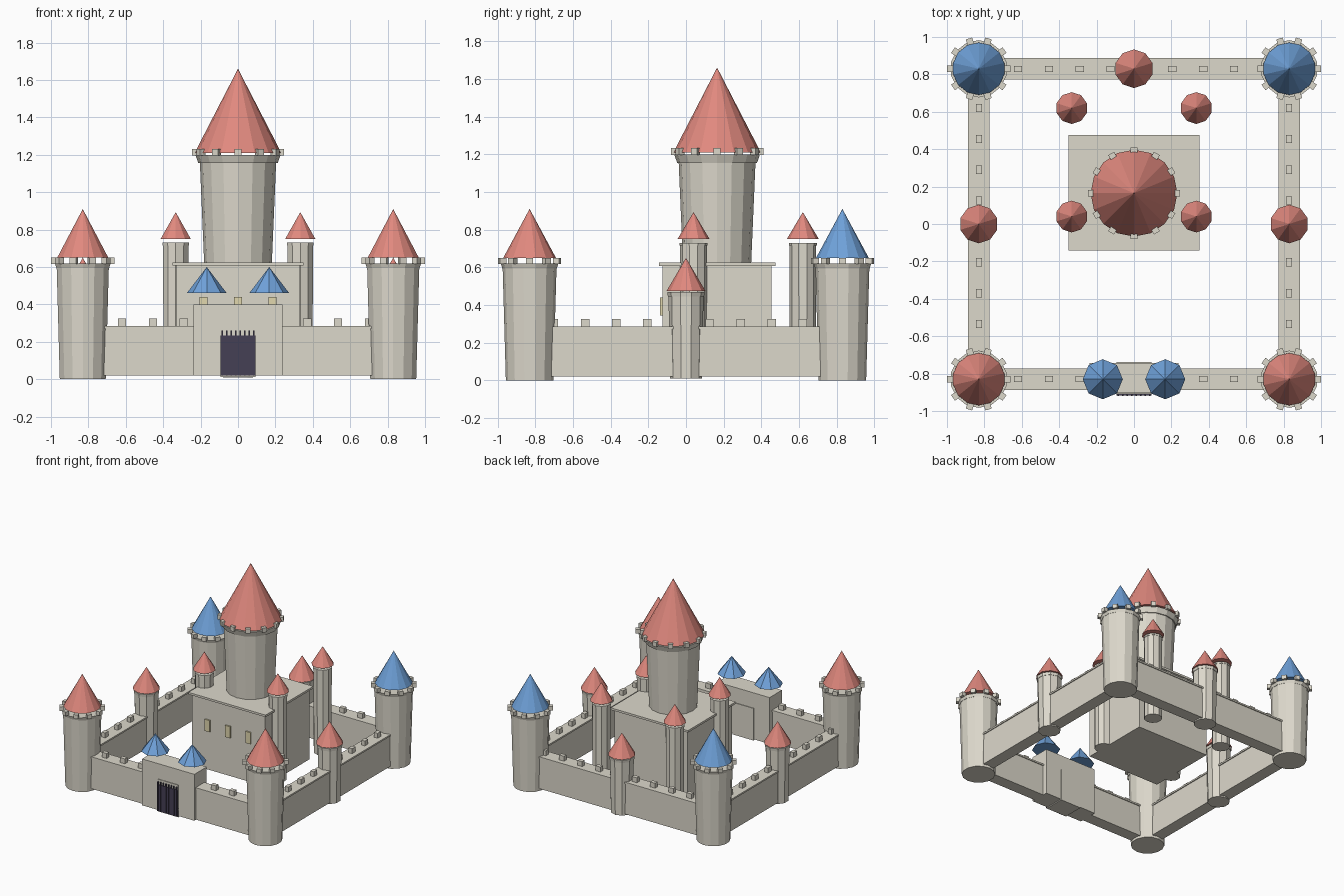
import bpy, bmesh, math
from mathutils import Matrix, Vector

if "Cube" in bpy.data.objects:
    bpy.data.objects.remove(bpy.data.objects["Cube"])


def material(name, rgb):
    m = bpy.data.materials.new(name)
    m.diffuse_color = (*rgb, 1)
    m.use_nodes = True
    m.node_tree.nodes["Principled BSDF"].inputs["Base Color"].default_value = m.diffuse_color
    return m


STONE = material("stone", (0.72, 0.69, 0.60))
RED = material("red_roof", (0.75, 0.25, 0.21))
BLUE = material("blue_roof", (0.16, 0.36, 0.70))
DARK = material("iron", (0.06, 0.05, 0.09))
GLASS = material("window", (0.75, 0.68, 0.42))


def finish(bm, name, mat):
    mesh = bpy.data.meshes.new(name)
    bm.to_mesh(mesh)
    bm.free()
    mesh.materials.append(mat)
    ob = bpy.data.objects.new(name, mesh)
    bpy.context.collection.objects.link(ob)
    return ob


def add_box(bm, lo, hi, rot=None):
    lo, hi = Vector(lo), Vector(hi)
    m = Matrix.Translation((lo + hi) / 2) @ Matrix.Diagonal((*(hi - lo), 1))
    bmesh.ops.create_cube(bm, size=1, matrix=rot @ m if rot else m)


def box(name, lo, hi, mat=STONE):
    bm = bmesh.new()
    add_box(bm, lo, hi)
    return finish(bm, name, mat)


def frustum(name, x, y, z0, z1, r0, r1, sides, mat=STONE):
    bm = bmesh.new()
    bmesh.ops.create_cone(bm, cap_ends=True, segments=sides, radius1=r0, radius2=r1,
                          depth=z1 - z0, matrix=Matrix.Translation((x, y, (z0 + z1) / 2)))
    bmesh.ops.remove_doubles(bm, verts=bm.verts, dist=1e-5)
    return finish(bm, name, mat)


def merlon_ring(name, x, y, z0, z1, r, count):
    bm = bmesh.new()
    for i in range(count):
        rot = Matrix.Translation((x, y, 0)) @ Matrix.Rotation(math.tau * i / count, 4, 'Z')
        add_box(bm, (r - 0.017, -0.018, z0), (r + 0.017, 0.018, z1), rot)
    return finish(bm, name, STONE)


# Corner towers: red roofs in front, blue behind
for x in (-0.83, 0.83):
    for y in (-0.83, 0.83):
        frustum("corner_tower", x, y, 0, 0.60, 0.126, 0.143, 14)
        frustum("corner_collar", x, y, 0.595, 0.62, 0.145, 0.153, 14)
        merlon_ring("corner_merlons", x, y, 0.617, 0.65, 0.153, 10)
        frustum("corner_roof", x, y, 0.65, 0.91, 0.14, 0, 14, RED if y < 0 else BLUE)

# Curtain walls with cap and merlons
for s in (-0.83, 0.83):
    box("wall_x", (-0.74, s - 0.05, 0.02), (0.74, s + 0.05, 0.272))
    box("wall_cap_x", (-0.74, s - 0.057, 0.272), (0.74, s + 0.057, 0.285))
    box("wall_y", (s - 0.05, -0.74, 0.02), (s + 0.05, 0.74, 0.272))
    box("wall_cap_y", (s - 0.057, -0.74, 0.272), (s + 0.057, 0.74, 0.285))
    bm = bmesh.new()
    for i in range(9):
        t = -0.62 + 0.165 * i
        add_box(bm, (t - 0.022, s - 0.016, 0.28), (t + 0.022, s + 0.016, 0.325))
        add_box(bm, (s - 0.016, -t - 0.022, 0.28), (s + 0.016, -t + 0.022, 0.325))
    finish(bm, "wall_merlons", STONE)

# Mid-wall turrets
for x, y in ((-0.83, 0), (0.83, 0), (0, 0.83)):
    frustum("mid_turret", x, y, 0.01, 0.45, 0.085, 0.093, 10)
    frustum("mid_collar", x, y, 0.445, 0.468, 0.096, 0.099, 10)
    frustum("mid_roof", x, y, 0.475, 0.65, 0.103, 0, 10, RED)

# Gatehouse with door frame, iron gate and blue roofs
box("gatehouse", (-0.237, -0.903, 0.02), (0.237, -0.743, 0.40))
box("gate_frame", (-0.094, -0.908, 0.012), (0.094, -0.738, 0.275))
box("gate_panel", (-0.094, -0.916, 0.02), (0.094, -0.907, 0.235), DARK)
bm = bmesh.new()
for i in range(8):
    x = -0.084 + 0.024 * i
    add_box(bm, (x - 0.004, -0.92, 0.02), (x + 0.004, -0.91, 0.26))
finish(bm, "gate_bars", DARK)
for x in (-0.167, 0.167):
    frustum("gatehouse_roof", x, -0.83, 0.46, 0.60, 0.107, 0, 8, BLUE)

# Keep with roof slab and front windows
box("keep", (-0.33, -0.125, 0.03), (0.33, 0.455, 0.61))
box("keep_roof_slab", (-0.35, -0.143, 0.608), (0.35, 0.475, 0.625))
for x in (-0.185, 0, 0.185):
    box("keep_window", (x - 0.022, -0.137, 0.345), (x + 0.022, -0.12, 0.44), GLASS)

# Slim turrets around the keep
for x in (-0.333, 0.333):
    for y in (0.04, 0.62):
        frustum("keep_turret", x, y, 0.03, 0.715, 0.069, 0.071, 10)
        frustum("keep_turret_collar", x, y, 0.715, 0.73, 0.074, 0.074, 10)
        frustum("keep_turret_roof", x, y, 0.75, 0.893, 0.085, 0, 10, RED)

# Great tower
frustum("great_tower", 0, 0.165, 0.60, 1.16, 0.18, 0.204, 16)
frustum("great_collar", 0, 0.165, 1.155, 1.20, 0.212, 0.228, 16)
merlon_ring("great_merlons", 0, 0.165, 1.195, 1.232, 0.228, 12)
frustum("great_roof", 0, 0.165, 1.21, 1.66, 0.232, 0, 16, RED)
